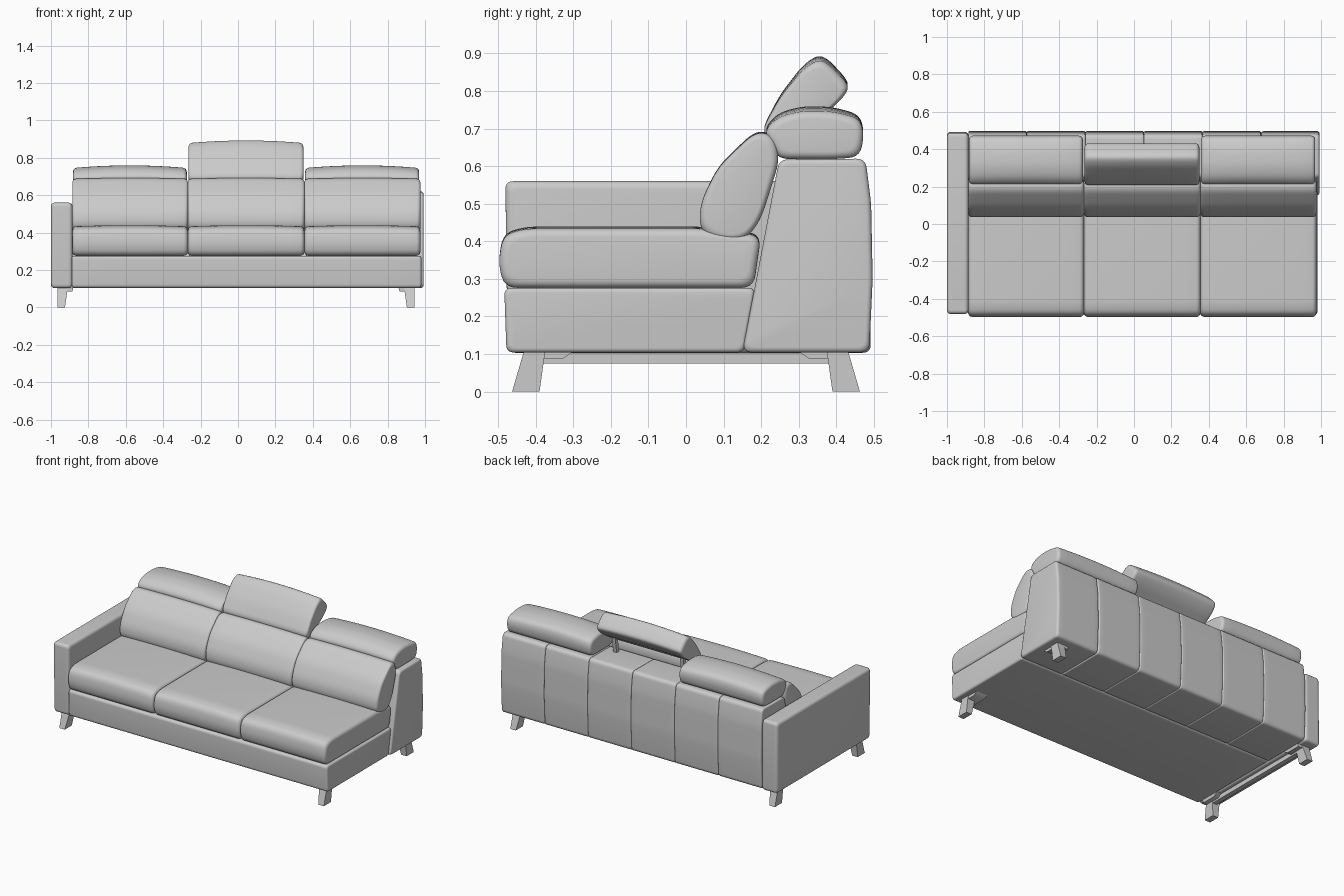
import bpy, bmesh
from math import sin, cos, pi, radians
from mathutils import Vector

if "Cube" in bpy.data.objects:
    bpy.data.objects.remove(bpy.data.objects["Cube"])


def finish(bm, name):
    bmesh.ops.recalc_face_normals(bm, faces=bm.faces)
    me = bpy.data.meshes.new(name)
    bm.to_mesh(me)
    bm.free()
    ob = bpy.data.objects.new(name, me)
    bpy.context.collection.objects.link(ob)
    bpy.ops.object.select_all(action='DESELECT')
    ob.select_set(True)
    bpy.context.view_layer.objects.active = ob
    bpy.ops.object.shade_smooth_by_angle(angle=radians(35))
    return ob


def rounded(points, radius, n=5):
    """Round every corner of a closed (y, z) profile."""
    pts = [Vector(p) for p in points]
    out = []
    for i, p in enumerate(pts):
        a, b = pts[i - 1] - p, pts[(i + 1) % len(pts)] - p
        a = p + a.normalized() * min(radius, a.length * 0.46)
        b = p + b.normalized() * min(radius, b.length * 0.46)
        for k in range(n + 1):
            t = k / n
            out.append(a * (1 - t) ** 2 + p * 2 * t * (1 - t) + b * t * t)
    return out


def pad(name, points, x0, x1, radius=0.03, end=0.02, crown=0.0):
    """Sweep a (y, z) profile along x with rounded ends and a crowned top."""
    prof = rounded(points, radius)
    lo = Vector((min(p.x for p in prof), min(p.y for p in prof)))
    hi = Vector((max(p.x for p in prof), max(p.y for p in prof)))
    mid, size = (lo + hi) / 2, hi - lo
    left = [(x0 + end * (1 - sin(a)), end * (1 - cos(a)))
            for a in [pi / 2 * k / 5 for k in range(6)]]
    left = [(x0 + end * (1 - cos(k * pi / 10)), end * (1 - sin(k * pi / 10))) for k in range(6)]
    inner = [(x0 + end + (x1 - x0 - 2 * end) * k / 10, 0) for k in range(1, 10)]
    right = [(x0 + x1 - x, d) for x, d in reversed(left)]
    bm = bmesh.new()
    rings = []
    for x, d in left + inner + right:
        t = (2 * x - x0 - x1) / (x1 - x0)
        ring = []
        for p in prof:
            y = mid.x + (p.x - mid.x) * (1 - 2 * d / size.x)
            z = mid.y + (p.y - mid.y) * (1 - 2 * d / size.y)
            z -= crown * t * t * (p.y - lo.y) / size.y
            ring.append(bm.verts.new((x, y, z)))
        rings.append(ring)
    m = len(prof)
    for r, s in zip(rings, rings[1:]):
        for i in range(m):
            bm.faces.new((r[i], r[(i + 1) % m], s[(i + 1) % m], s[i]))
    bm.faces.new(rings[0])
    bm.faces.new(rings[-1])
    return finish(bm, name)


def frustum(bm, bottom, top, z0, z1):
    """Tapered block between two (x0, x1, y0, y1) rectangles."""
    vs = [bm.verts.new((x, y, z)) for r, z in ((bottom, z0), (top, z1))
          for x, y in ((r[0], r[2]), (r[1], r[2]), (r[1], r[3]), (r[0], r[3]))]
    for f in ((0, 1, 2, 3), (4, 5, 6, 7), (0, 1, 5, 4), (1, 2, 6, 5), (2, 3, 7, 6), (3, 0, 4, 7)):
        bm.faces.new([vs[i] for i in f])


# Base, arm and six-panel back
pad("base", [(-0.478, 0.104), (-0.484, 0.276), (0.185, 0.276), (0.155, 0.104)],
    -0.888, 0.98, 0.02, 0.012)
pad("arm", [(-0.475, 0.103), (-0.481, 0.56), (0.487, 0.56), (0.492, 0.103)],
    -1.0, -0.885, 0.022, 0.02)
back = [(0.15, 0.104), (0.248, 0.618), (0.478, 0.62), (0.493, 0.5), (0.497, 0.3), (0.488, 0.104)]
step = (0.992 + 0.886) / 6
for i in range(6):
    x = -0.886 + i * step
    pad(f"back_panel_{i + 1}", back, x, x + step, 0.025, 0.008 if i < 5 else 0.014)

# Three sets of seat, back cushion and headrest
seat = [(-0.482, 0.276), (-0.5, 0.34), (-0.488, 0.42), (-0.43, 0.439), (0.05, 0.439),
        (0.2, 0.42), (0.18, 0.276)]
cushion = [(0.037, 0.425), (0.037, 0.5), (0.085, 0.6), (0.185, 0.696), (0.235, 0.685),
           (0.25, 0.62), (0.2, 0.46), (0.16, 0.405), (0.1, 0.397)]
flat_rest = [(0.207, 0.70), (0.245, 0.742), (0.31, 0.76), (0.39, 0.758), (0.462, 0.738),
             (0.475, 0.69), (0.462, 0.625), (0.4, 0.619), (0.25, 0.619), (0.232, 0.65)]
raised_rest = [(0.203, 0.70), (0.25, 0.79), (0.31, 0.868), (0.35, 0.896), (0.378, 0.886),
               (0.434, 0.825), (0.425, 0.797), (0.385, 0.755), (0.25, 0.665), (0.222, 0.665)]
for side, x0, x1 in (("left", -0.886, -0.268), ("middle", -0.268, 0.355), ("right", 0.355, 0.975)):
    pad("seat_" + side, seat, x0, x1, 0.035, 0.022, 0.006)
    pad("back_cushion_" + side, cushion, x0, x1, 0.04, 0.02, 0.004)
    rest = raised_rest if side == "middle" else flat_rest
    pad("headrest_" + side, rest, x0 + 0.004, x1 - 0.006, 0.03, 0.02, 0.014)

# Struts under the raised headrest
bm = bmesh.new()
for x in (-0.2, 0.29):
    frustum(bm, (x - 0.012, x + 0.012, 0.29, 0.315), (x - 0.012, x + 0.012, 0.31, 0.335), 0.6, 0.74)
finish(bm, "headrest_struts")

# Splayed legs with mounting flanges, mirrored to four corners
for fb, sy in (("front", 1), ("back", -1)):
    for lr, sx in (("left", 1), ("right", -1)):
        bm = bmesh.new()
        frustum(bm, (-0.965, -0.925, -0.463, -0.39), (-0.965, -0.91, -0.432, -0.375), 0, 0.106)
        frustum(bm, (-0.96, -0.885, -0.43, -0.33), (-0.96, -0.88, -0.43, -0.3), 0.086, 0.106)
        for v in bm.verts:
            v.co.y *= sy
            if sx < 0:
                v.co.x = -0.022 - v.co.x
        finish(bm, f"{fb}_{lr}_leg")

# Rail between the legs under the arm
bm = bmesh.new()
frustum(bm, (-0.945, -0.915, -0.39, 0.39), (-0.945, -0.915, -0.39, 0.39), 0.075, 0.106)
finish(bm, "arm_rail")
